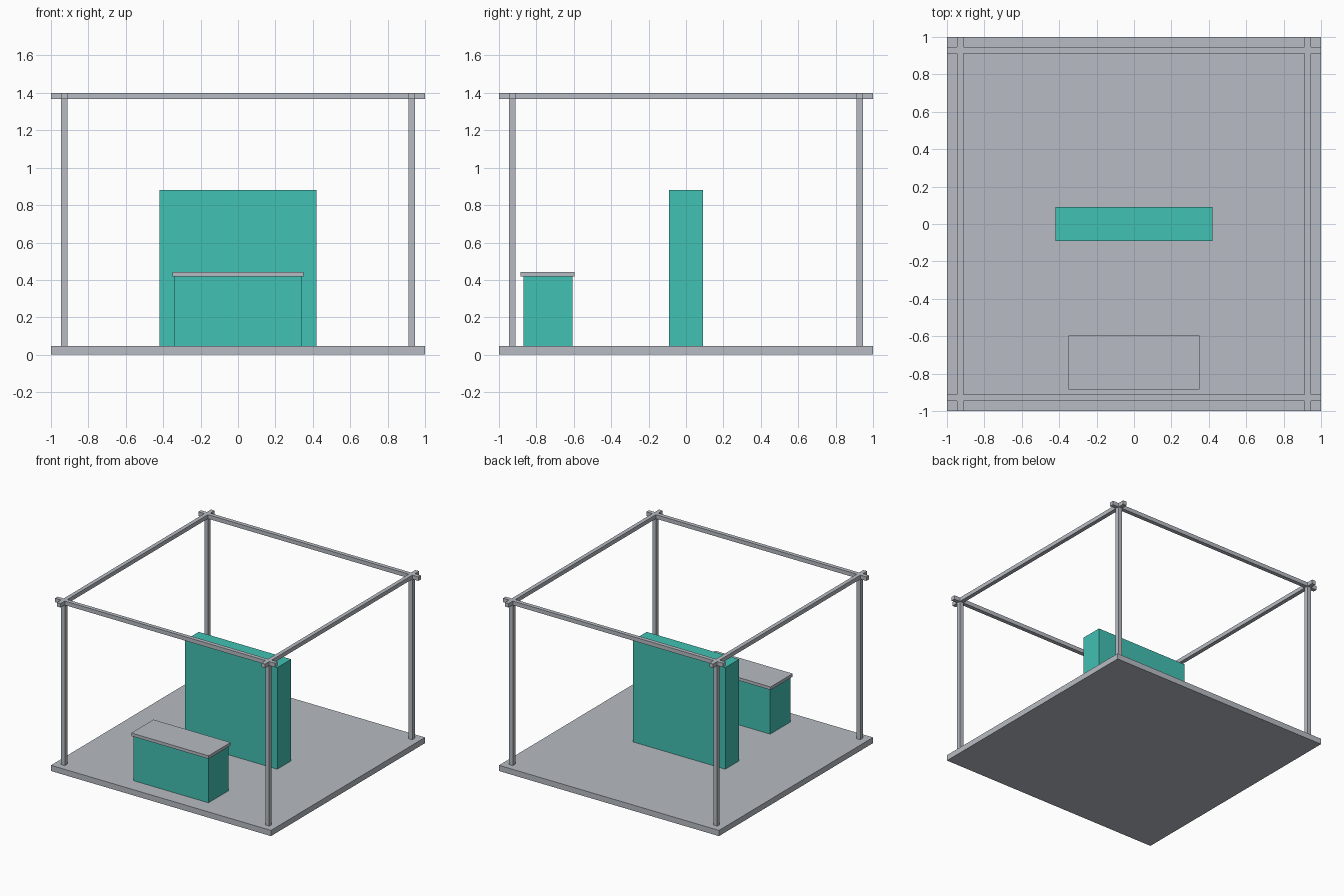
import bpy

if "Cube" in bpy.data.objects:
    bpy.data.objects.remove(bpy.data.objects["Cube"])


def material(name, rgb):
    m = bpy.data.materials.new(name)
    m.diffuse_color = (*rgb, 1.0)
    m.use_nodes = True
    m.node_tree.nodes["Principled BSDF"].inputs["Base Color"].default_value = m.diffuse_color
    return m


grey = material("metal_grey", (0.475, 0.503, 0.546))
teal = material("teal", (0.054, 0.533, 0.451))


def box(name, lo, hi, mat):
    """Axis-aligned box between two corners."""
    centre = [(a + b) / 2 for a, b in zip(lo, hi)]
    bpy.ops.mesh.primitive_cube_add(size=1, location=centre)
    ob = bpy.context.object
    ob.name = name
    ob.scale = [b - a for a, b in zip(lo, hi)]
    bpy.ops.object.transform_apply(location=False, rotation=False, scale=True)
    ob.data.materials.append(mat)
    return ob


FLOOR = 0.047            # floor top
TOP = 1.399              # frame top
BEAM = 0.033             # beam thickness
OFF = 0.929              # beam and post centre line
h = BEAM / 2

# Floor slab
box("floor", (-1, -1, 0), (1, 1, FLOOR), grey)

# Posts at the four corners
for sx, xn in ((-1, "left"), (1, "right")):
    for sy, yn in ((-1, "front"), (1, "back")):
        x, y = sx * OFF, sy * OFF
        box(f"post_{yn}_{xn}", (x - h, y - h, FLOOR - 0.01),
            (x + h, y + h, TOP), grey)

# Crossing top beams, overhanging the posts
for s, xn, yn in ((-1, "left", "front"), (1, "right", "back")):
    c = s * OFF
    box(f"beam_{xn}", (c - h, -1, TOP - BEAM), (c + h, 1, TOP), grey)
    box(f"beam_{yn}", (-1, c - h, TOP - BEAM), (1, c + h, TOP), grey)

# Central partition block
box("partition", (-0.42, -0.09, 0.02), (0.42, 0.09, 0.882), teal)

# Counter with overhanging top
box("counter_body", (-0.34, -0.869, 0.02), (0.34, -0.608, 0.417), teal)
box("counter_top", (-0.351, -0.884, 0.417), (0.351, -0.597, 0.442), grey)
